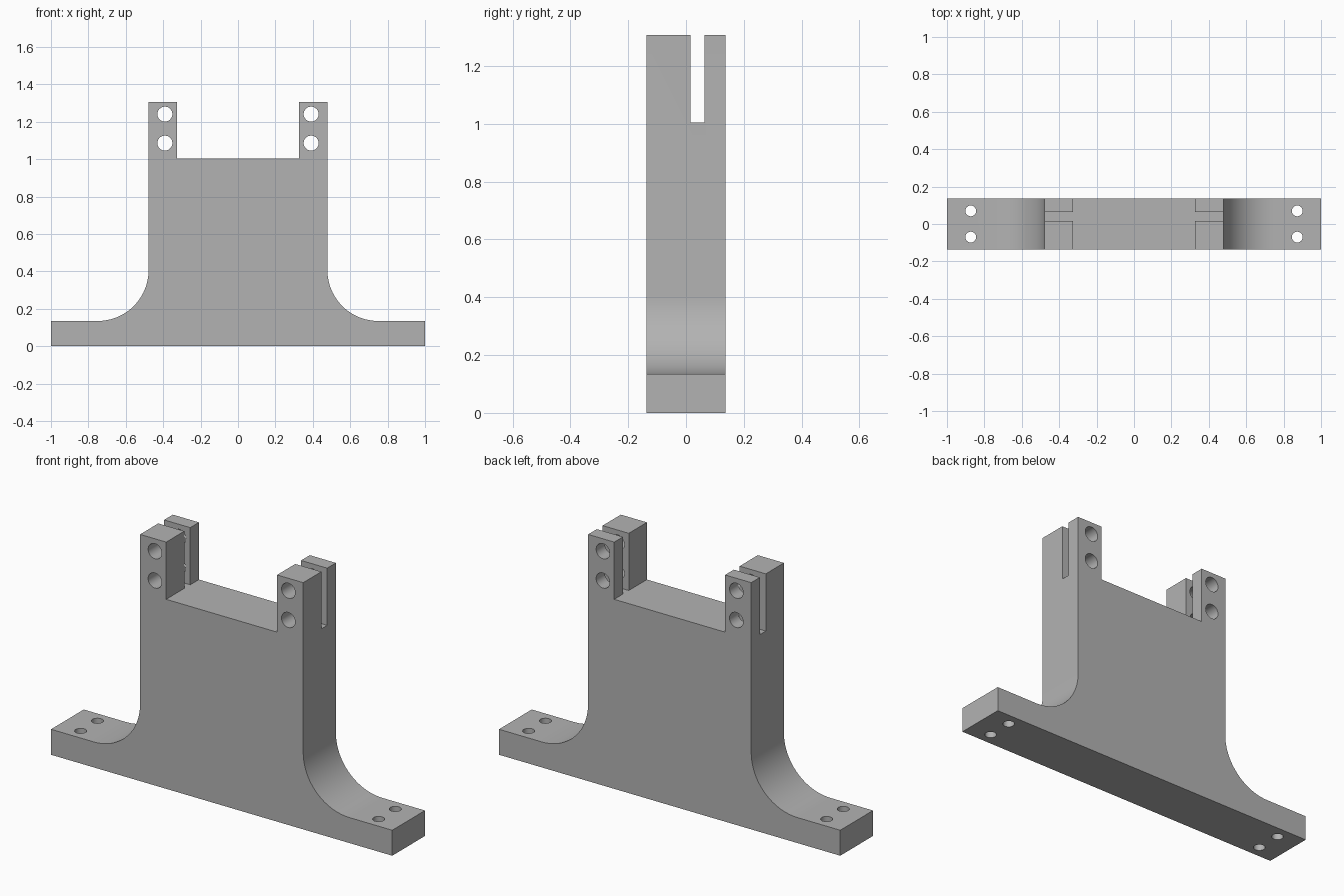
import bpy, bmesh, math
from mathutils import Matrix, Vector

cube = bpy.data.objects.get("Cube")
if cube:
    bpy.data.objects.remove(cube, do_unlink=True)

# Main dimensions
DEPTH = 0.137
FOOT_TOP, SHOULDER, TOP = 0.135, 1.004, 1.307
WALL_X, PRONG_X, FILLET = 0.478, 0.325, 0.272
SLOT_FRONT, SLOT_BACK = 0.015, 0.064

grey = bpy.data.materials.new("plain grey")
grey.use_nodes = True
grey.diffuse_color = (0.45, 0.45, 0.45, 1)
grey.node_tree.nodes["Principled BSDF"].inputs["Base Color"].default_value = (0.45, 0.45, 0.45, 1)


def make_object(name, bm):
    bmesh.ops.recalc_face_normals(bm, faces=bm.faces)
    mesh = bpy.data.meshes.new(name)
    bm.to_mesh(mesh)
    bm.free()
    mesh.materials.append(grey)
    obj = bpy.data.objects.new(name, mesh)
    bpy.context.collection.objects.link(obj)
    return obj


def prism(name, points, direction):
    """Extrude a flat outline along a direction."""
    bm = bmesh.new()
    face = bm.faces.new([bm.verts.new(p) for p in points])
    result = bmesh.ops.extrude_face_region(bm, geom=[face], use_keep_orig=True)
    moved = [v for v in result["geom"] if isinstance(v, bmesh.types.BMVert)]
    bmesh.ops.translate(bm, verts=moved, vec=Vector(direction))
    return make_object(name, bm)


def drills(name, centres, radius, rotation):
    """A set of parallel cylinders used to bore holes."""
    bm = bmesh.new()
    for c in centres:
        bmesh.ops.create_cone(bm, cap_ends=True, segments=40, radius1=radius, radius2=radius,
                              depth=0.6, matrix=Matrix.Translation(c) @ rotation)
    return make_object(name, bm)


# Bracket outline: foot, concave fillet and upright wall, mirrored
half = [(1, 0), (1, FOOT_TOP)]
steps = 24
for i in range(steps + 1):
    a = math.pi / 2 * i / steps
    half.append((WALL_X + FILLET * (1 - math.sin(a)), FOOT_TOP + FILLET * (1 - math.cos(a))))
half.append((WALL_X, TOP))
outline = half + [(-x, z) for x, z in reversed(half)]
bracket = prism("bracket", [(x, -DEPTH, z) for x, z in outline], (0, 2 * DEPTH, 0))

# Central gap and the slots through both prongs, as one cross-shaped cutter
quarter_back = [(PRONG_X, 0.3), (PRONG_X, SLOT_BACK), (0.6, SLOT_BACK)]
quarter_front = [(0.6, SLOT_FRONT), (PRONG_X, SLOT_FRONT), (PRONG_X, -0.3)]
side = quarter_back + quarter_front
cross = side + [(-x, y) for x, y in reversed(side)]
gap = prism("gap_cutter", [(x, y, SHOULDER) for x, y in cross], (0, 0, 0.5))

# Bolt holes in the foot and pin holes in the prongs
foot_holes = drills("foot_hole_cutter", [(sx * 0.873, sy * 0.07, 0.07) for sx in (-1, 1) for sy in (-1, 1)],
                    0.029, Matrix())
pin_holes = drills("pin_hole_cutter", [(sx * 0.391, 0, z) for sx in (-1, 1) for z in (1.086, 1.241)],
                   0.04, Matrix.Rotation(math.pi / 2, 4, "X"))

# Cut, then discard the cutters
bpy.ops.object.select_all(action="DESELECT")
bracket.select_set(True)
bpy.context.view_layer.objects.active = bracket
for cutter in (gap, foot_holes, pin_holes):
    cutter.hide_render = True
    mod = bracket.modifiers.new(cutter.name, "BOOLEAN")
    mod.operation = "DIFFERENCE"
    mod.solver = "EXACT"
    mod.object = cutter
    bpy.ops.object.modifier_apply(modifier=mod.name)
    bpy.data.objects.remove(cutter, do_unlink=True)

bpy.ops.object.shade_smooth_by_angle(angle=math.radians(30))
